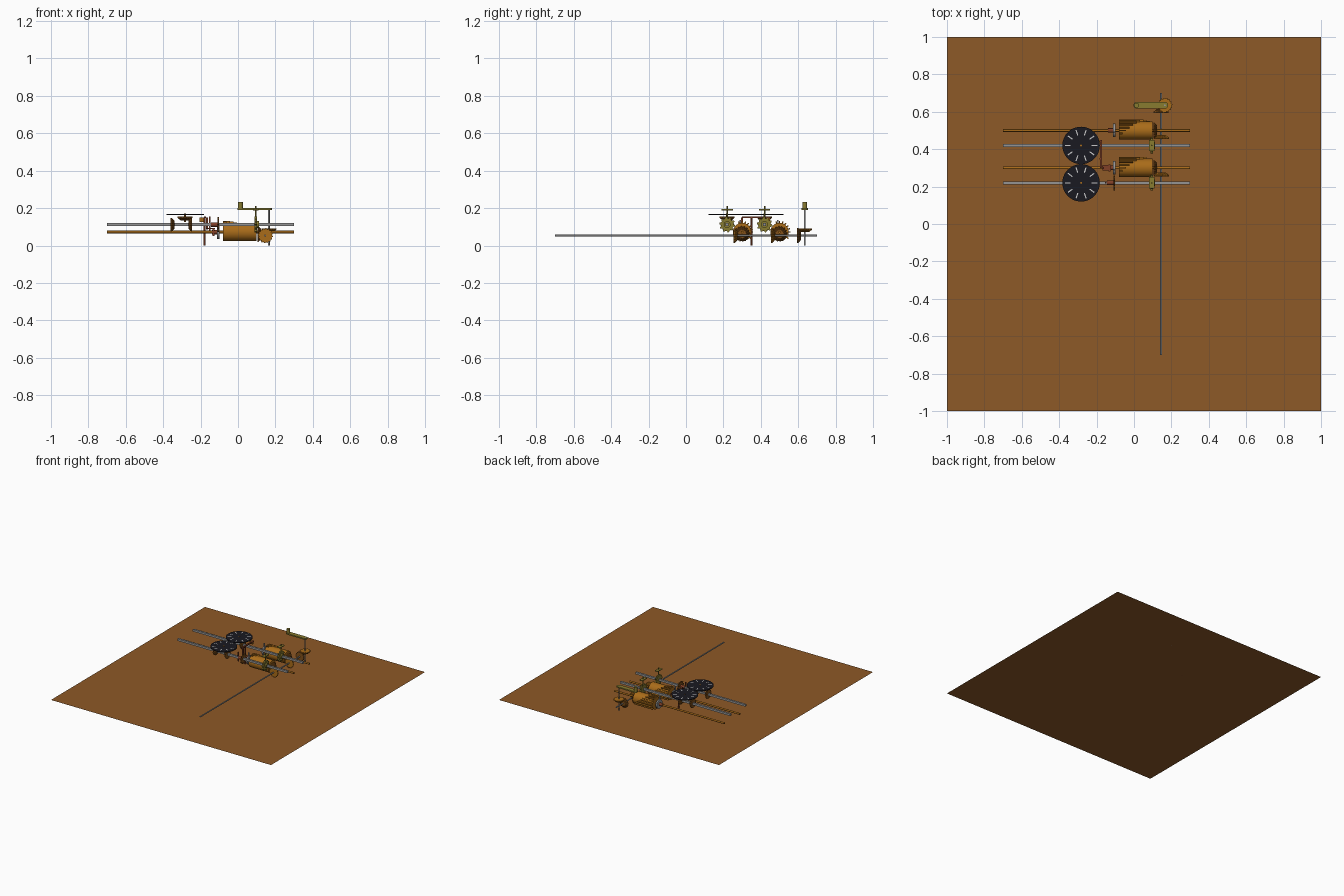
import bpy, bmesh
from math import pi, sin, cos, radians
from mathutils import Matrix

if "Cube" in bpy.data.objects:
    bpy.data.objects.remove(bpy.data.objects["Cube"])

AX = {'x': Matrix.Rotation(pi / 2, 4, 'Y'), 'y': Matrix.Rotation(-pi / 2, 4, 'X'), 'z': Matrix()}


def mat(name, c):
    m = bpy.data.materials.new(name)
    m.diffuse_color = (*c, 1)
    m.use_nodes = True
    m.node_tree.nodes["Principled BSDF"].inputs["Base Color"].default_value = m.diffuse_color
    return m


WOOD = mat("wood", (0.27, 0.10, 0.02))
BRASS = mat("orange_brass", (0.40, 0.15, 0.01))
DARK = mat("dark_bronze", (0.22, 0.08, 0.01))
OLIVE = mat("olive_brass", (0.25, 0.20, 0.03))
RED = mat("red_bronze", (0.22, 0.05, 0.02))
BLACK = mat("dial_black", (0.01, 0.01, 0.015))
WHITE = mat("mark_white", (0.8, 0.8, 0.8))
STEEL = mat("steel", (0.3, 0.3, 0.3))


def finish(name, bm, m, smooth=False):
    bmesh.ops.recalc_face_normals(bm, faces=bm.faces)
    me = bpy.data.meshes.new(name)
    bm.to_mesh(me)
    bm.free()
    ob = bpy.data.objects.new(name, me)
    bpy.context.collection.objects.link(ob)
    if m:
        me.materials.append(m)
    if smooth:
        bpy.ops.object.select_all(action='DESELECT')
        ob.select_set(True)
        bpy.context.view_layer.objects.active = ob
        bpy.ops.object.shade_smooth_by_angle(angle=radians(35))
    return ob


def cyl(name, c, r, length, axis, m, n=24, r2=None):
    bm = bmesh.new()
    bmesh.ops.create_cone(bm, cap_ends=True, segments=n, radius1=r, radius2=r if r2 is None else r2,
                          depth=length, matrix=Matrix.Translation(c) @ AX[axis])
    return finish(name, bm, m, n > 8)


def add_box(bm, c, s, rot=Matrix()):
    bmesh.ops.create_cube(bm, size=1, matrix=rot @ Matrix.Translation(c) @ Matrix.Diagonal((*s, 1)))


def box(name, c, s, m):
    bm = bmesh.new()
    add_box(bm, c, s)
    return finish(name, bm, m)


def gear(name, c, axis, teeth, rings, depth, m):
    """Toothed loft: rings are (offset along axis, outer radius)."""
    bm = bmesh.new()
    T = Matrix.Translation(c) @ AX[axis]
    loops = []
    for h, r in rings:
        loop = []
        for i in range(teeth * 4):
            a = 2 * pi * (i + 0.5) / (teeth * 4)
            q = r if i % 4 < 2 else r * (1 - depth)
            loop.append(bm.verts.new(T @ Matrix.Translation((q * cos(a), q * sin(a), h)).translation))
        loops.append(loop)
    n = teeth * 4
    for A, B in zip(loops, loops[1:]):
        for i in range(n):
            bm.faces.new((A[i], A[(i + 1) % n], B[(i + 1) % n], B[i]))
    bm.faces.new(loops[0])
    bm.faces.new(loops[-1])
    return finish(name, bm, m)


def bevel(name, c, axis, direction, r, m):
    """Bevel gear with its wide back at c, narrowing in the given direction."""
    return gear(name, c, axis, 16, [(0, r), (direction * 0.006, r), (direction * 0.02, r * 0.6)], 0.12, m)


# base board
bm = bmesh.new()
bmesh.ops.create_grid(bm, x_segments=1, y_segments=1, size=1)
finish("base_board", bm, WOOD)

# long drive shaft
cyl("drive_shaft", (0.145, 0, 0.053), 0.005, 1.4, 'y', STEEL)

# crank with its bevel pair
cyl("crank_post", (0.165, 0.635, 0.1), 0.005, 0.2, 'z', STEEL)
bm = bmesh.new()
bmesh.ops.create_cone(bm, cap_ends=True, segments=32, radius1=0.018, radius2=0.018, depth=0.01)
for v in bm.verts:
    v.co.x += 0.075 if v.co.x > 0 else -0.075
    v.co += Matrix.Translation((0.09, 0.635, 0.195)).translation
finish("crank_arm", bm, OLIVE)
cyl("crank_knob", (0.013, 0.635, 0.214), 0.013, 0.036, 'z', OLIVE)
bevel("crank_bevel", (0.165, 0.635, 0.092), 'z', -1, 0.04, BRASS)
bevel("shaft_bevel", (0.145, 0.594, 0.053), 'y', 1, 0.04, DARK)

# two identical digit units
for k, y in enumerate((0.22, 0.42)):
    s = "_%d" % (k + 1)
    yd = y + 0.08
    # square counting shaft and round drum shaft
    box("counting_shaft" + s, (-0.2, y, 0.112), (1.0, 0.016, 0.016), STEEL)
    cyl("drum_shaft" + s, (-0.2, yd, 0.072), 0.007, 1.0, 'x', BRASS)

    # stepped drum: nine teeth of growing length
    cyl("drum_body" + s, (0.01, yd, 0.072), 0.049, 0.18, 'x', BRASS, 48)
    bm = bmesh.new()
    for i in range(1, 10):
        L = 0.0185 * i
        rot = Matrix.Translation((-0.08, yd, 0.072)) @ Matrix.Rotation(radians(126 - 18 * i), 4, 'X')
        add_box(bm, (L / 2, 0.053, 0), (L, 0.012, 0.007), rot)
    finish("drum_teeth" + s, bm, BRASS)
    bevel("drum_bevel" + s, (0.104, yd, 0.062), 'x', 1, 0.042, DARK)
    bevel("drive_bevel" + s, (0.147, yd - 0.045, 0.053), 'y', 1, 0.04, BRASS)

    # sliding pinion with setting handle
    gear("pinion" + s, (0.088, y, 0.112), 'x', 10, [(0, 0.042), (0.014, 0.042)], 0.2, OLIVE)
    cyl("pinion_collar" + s, (0.107, y, 0.112), 0.018, 0.012, 'x', OLIVE)
    cyl("setting_stem" + s, (0.095, y, 0.16), 0.004, 0.1, 'z', OLIVE)
    box("setting_bar" + s, (0.095, y, 0.191), (0.028, 0.06, 0.006), OLIVE)

    # number dial with plain scale marks
    cyl("dial" + s, (-0.283, y, 0.165), 0.1, 0.006, 'z', BLACK, 64)
    bm = bmesh.new()
    for i in range(10):
        rot = Matrix.Translation((-0.283, y, 0.1683)) @ Matrix.Rotation(pi * i / 5, 4, 'Z')
        add_box(bm, (0.072, 0, 0), (0.03, 0.006, 0.001), rot)
    finish("dial_marks" + s, bm, WHITE)
    cyl("dial_axle" + s, (-0.283, y, 0.148), 0.005, 0.044, 'z', BRASS, 16)
    # dial bevel and the reversing pair below
    bevel("dial_bevel" + s, (-0.283, y, 0.154), 'z', -1, 0.04, DARK)
    bevel("left_bevel" + s, (-0.36, y, 0.112), 'x', 1, 0.036, DARK)
    bevel("right_bevel" + s, (-0.245, y, 0.112), 'x', -1, 0.036, DARK)

    # carry disc with one tooth on the drum shaft
    cyl("carry_disc" + s, (-0.105, yd, 0.072), 0.036, 0.012, 'x', STEEL, 32)
    box("carry_tooth" + s, (-0.105, yd - 0.01, 0.112), (0.008, 0.008, 0.05), STEEL)
    cyl("carry_collar" + s, (-0.125, yd, 0.072), 0.012, 0.03, 'x', RED)

# star wheel and cam for the carry on the first shaft
gear("star_wheel", (-0.109, 0.22, 0.112), 'x', 10, [(0, 0.04), (0.008, 0.04)], 0.25, DARK)
cyl("star_hub", (-0.125, 0.22, 0.112), 0.012, 0.04, 'x', RED)
box("carry_finger", (-0.15, 0.22, 0.118), (0.008, 0.008, 0.075), RED)

# carry lever pivoting on a post
cyl("lever_post", (-0.18, 0.35, 0.075), 0.005, 0.15, 'z', RED, 16)
box("lever_arm", (-0.176, 0.375, 0.15), (0.012, 0.15, 0.008), RED)
box("lever_catch", (-0.19, 0.445, 0.138), (0.03, 0.01, 0.024), BRASS)
box("lever_drop", (-0.165, 0.30, 0.118), (0.01, 0.012, 0.066), RED)
bm = bmesh.new()
add_box(bm, (-0.145, 0.30, 0.09), (0.045, 0.03, 0.006))
for e in (-1, 1):
    add_box(bm, (-0.13, 0.30 + e * 0.015, 0.072), (0.01, 0.006, 0.042))
finish("lever_fork", bm, RED)
